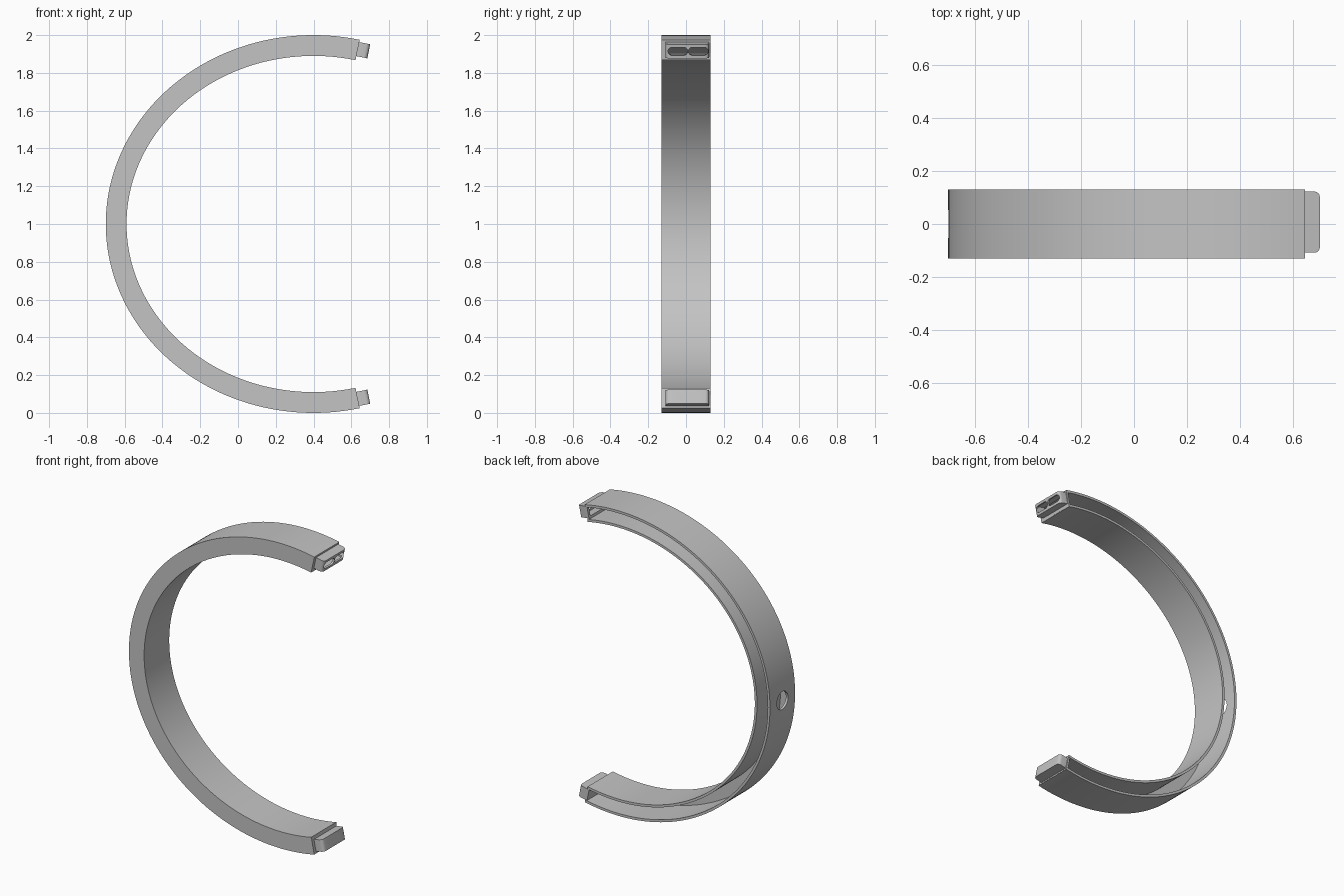
import bpy, bmesh, math
from mathutils import Matrix, Vector

cube = bpy.data.objects.get("Cube")
if cube:
    bpy.data.objects.remove(cube, do_unlink=True)

# Main sizes: outer ellipse, band depth, half width, wall thickness
CX, CZ, RX, RZ = 0.40, 1.0, 1.10, 1.0
DEPTH, HALF, WALL = 0.11, 0.13, 0.016
END = math.radians(77.2)
STEPS = 128

grey = bpy.data.materials.new("plain grey")
grey.use_nodes = True
grey.diffuse_color = (0.55, 0.55, 0.55, 1)
grey.node_tree.nodes["Principled BSDF"].inputs["Base Color"].default_value = grey.diffuse_color


def make(name, bm):
    bmesh.ops.recalc_face_normals(bm, faces=bm.faces)
    mesh = bpy.data.meshes.new(name)
    bm.to_mesh(mesh)
    bm.free()
    mesh.materials.append(grey)
    obj = bpy.data.objects.new(name, mesh)
    bpy.context.collection.objects.link(obj)
    return obj


def activate(obj):
    bpy.ops.object.select_all(action='DESELECT')
    obj.select_set(True)
    bpy.context.view_layer.objects.active = obj


def cut(obj, cutter):
    cutter.hide_render = True
    activate(obj)
    mod = obj.modifiers.new("cut", 'BOOLEAN')
    mod.operation, mod.solver, mod.object = 'DIFFERENCE', 'EXACT', cutter
    bpy.ops.object.modifier_apply(modifier=mod.name)


def smooth(obj):
    activate(obj)
    bpy.ops.object.shade_smooth_by_angle(angle=math.radians(30))


def frame(t):
    """Point on the outer ellipse and its outward normal."""
    p = Vector((CX + RX * math.cos(t), 0, CZ + RZ * math.sin(t)))
    n = Vector((math.cos(t) / RX, 0, math.sin(t) / RZ)).normalized()
    return p, n


def box_bm(lo, hi):
    bm = bmesh.new()
    bmesh.ops.create_cube(bm, size=1)
    for v in bm.verts:
        v.co = Vector([a + (c + 0.5) * (b - a) for a, b, c in zip(lo, hi, v.co)])
    return bm


def slot_bm(y, width, height, n):
    """Round-ended bar running along the local x axis."""
    bm = bmesh.new()
    r, ring = height / 2, []
    for i in range(24):
        a = 2 * math.pi * (i + 0.5) / 24
        side = math.copysign(width / 2 - r, math.cos(a))
        ring.append(bm.verts.new((0.03, y + side + r * math.cos(a), n + r * math.sin(a))))
    face = bm.faces.new(ring)
    ext = bmesh.ops.extrude_face_region(bm, geom=[face])
    bmesh.ops.translate(bm, vec=(0.06, 0, 0),
                        verts=[v for v in ext["geom"] if isinstance(v, bmesh.types.BMVert)])
    return bm


# Curved channel, open at the back
section = [(0, -HALF), (0, HALF), (-WALL, HALF), (-WALL, WALL - HALF),
           (WALL - DEPTH, WALL - HALF), (WALL - DEPTH, HALF), (-DEPTH, HALF), (-DEPTH, -HALF)]
bm = bmesh.new()
rings = []
for i in range(STEPS + 1):
    p, n = frame(END + (2 * math.pi - 2 * END) * i / STEPS)
    rings.append([bm.verts.new(p + n * d + Vector((0, y, 0))) for d, y in section])
for a, b in zip(rings, rings[1:]):
    for j in range(len(section)):
        k = (j + 1) % len(section)
        bm.faces.new((a[j], a[k], b[k], b[j]))
bm.faces.new(rings[0])
bm.faces.new(rings[-1])
channel = make("curved_channel", bm)

# Round hole through the outer wall
bm = bmesh.new()
bmesh.ops.create_cone(bm, cap_ends=True, segments=40, radius1=0.058, radius2=0.058, depth=0.1,
                      matrix=Matrix.Translation((CX - RX, 0, CZ)) @ Matrix.Rotation(math.pi / 2, 4, 'Y'))
hole = make("hole_cutter", bm)
cut(channel, hole)
bpy.data.objects.remove(hole, do_unlink=True)
smooth(channel)

# End frames and hollow slotted tabs
slots = {"upper": [(-0.043, 0.104), (0.065, 0.104)], "lower": [(0.005, 0.12)]}
for label, sign in (("upper", 1), ("lower", -1)):
    p, n = frame(sign * END)
    t = Vector((n.z, 0, -n.x)) * sign
    place = Matrix((t, (0, 1, 0), n)).transposed().to_4x4()
    place.translation = p

    def put(name, bm):
        bm.transform(place)
        return make(name, bm)

    end_frame = put(label + "_end_frame", box_bm((-0.012, 0.002 - HALF, 0.002 - DEPTH),
                                                 (0.0005, HALF - 0.002, -0.002)))
    bm = box_bm((-0.006, -0.108, -0.088), (0.06, 0.122, -0.012))
    tip = [e for e in bm.edges if all(v.co.x > 0.05 for v in e.verts)
           and abs(e.verts[0].co.y - e.verts[1].co.y) < 0.01]
    bmesh.ops.bevel(bm, geom=tip, offset=0.02, segments=4, profile=0.5, affect='EDGES')
    tab = put(label + "_tab", bm)

    cavity = put("cavity_cutter", box_bm((-0.03, -0.096, -0.078), (0.048, 0.11, -0.022)))
    cut(end_frame, cavity)
    cut(tab, cavity)
    bpy.data.objects.remove(cavity, do_unlink=True)
    for y, width in slots[label]:
        slot = put("slot_cutter", slot_bm(y, width, 0.044, -0.05))
        cut(tab, slot)
        bpy.data.objects.remove(slot, do_unlink=True)
    smooth(tab)
